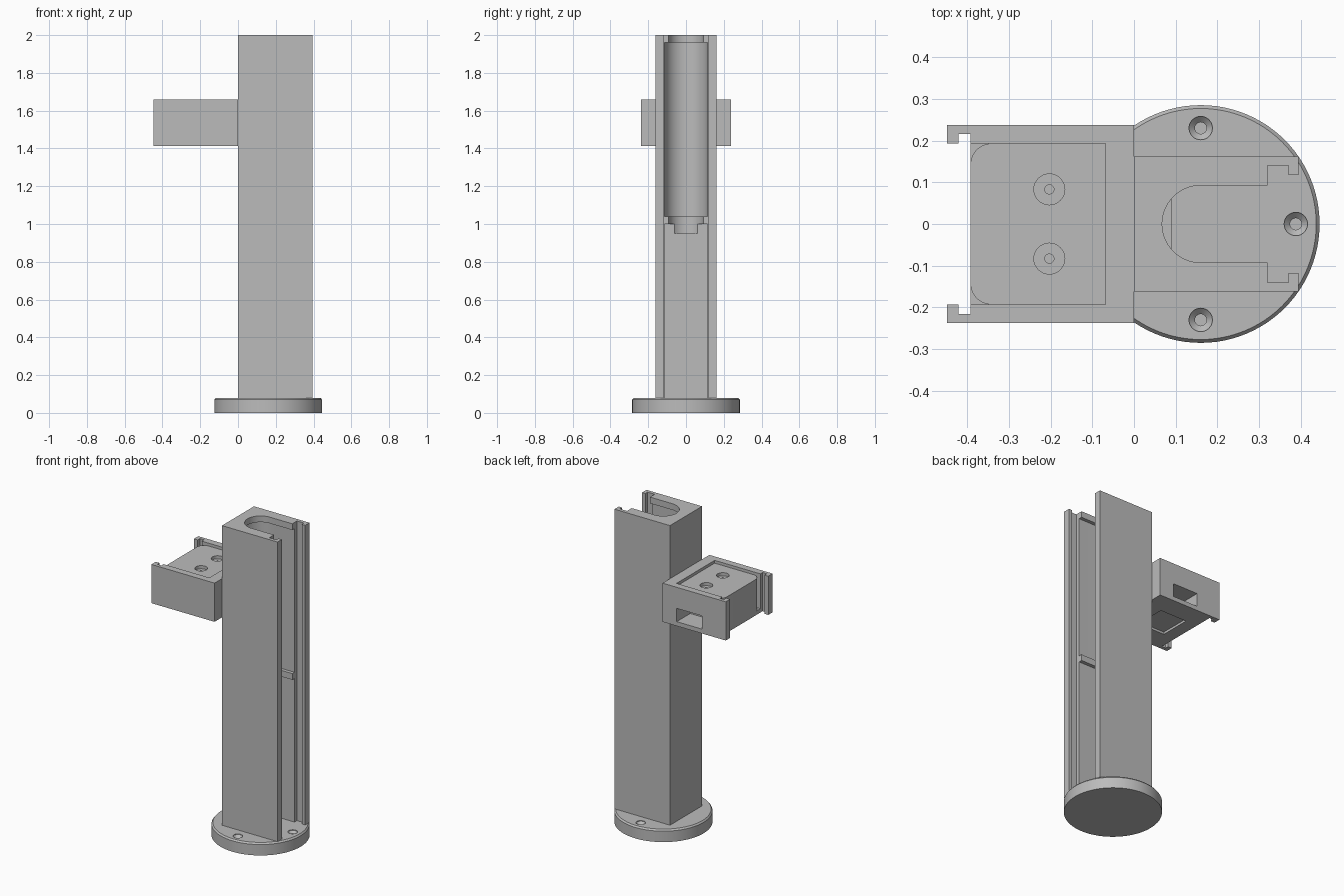
import bpy, bmesh, math
from math import sin, cos, pi

cube = bpy.data.objects.get("Cube")
if cube:
    bpy.data.objects.remove(cube, do_unlink=True)

grey = bpy.data.materials.new("plain grey")
grey.use_nodes = True
colour = (0.5, 0.5, 0.5, 1)
grey.diffuse_color = colour
grey.node_tree.nodes["Principled BSDF"].inputs["Base Color"].default_value = colour


def finish(bm, name):
    bmesh.ops.recalc_face_normals(bm, faces=bm.faces)
    mesh = bpy.data.meshes.new(name)
    bm.to_mesh(mesh)
    bm.free()
    mesh.materials.append(grey)
    ob = bpy.data.objects.new(name, mesh)
    bpy.context.scene.collection.objects.link(ob)
    return ob


def prism(name, outline, z0, z1):
    """Extrude a flat outline from z0 up to z1."""
    bm = bmesh.new()
    face = bm.faces.new([bm.verts.new((x, y, z0)) for x, y in outline])
    ext = bmesh.ops.extrude_face_region(bm, geom=[face])
    moved = [v for v in ext["geom"] if isinstance(v, bmesh.types.BMVert)]
    bmesh.ops.translate(bm, verts=moved, vec=(0, 0, z1 - z0))
    return finish(bm, name)


def box(name, x0, x1, y0, y1, z0, z1):
    return prism(name, [(x0, y0), (x1, y0), (x1, y1), (x0, y1)], z0, z1)


def lathe(name, profile, x, y, steps):
    """Stack rings of (radius, z) around a vertical axis and cap both ends."""
    bm = bmesh.new()
    rings = [[bm.verts.new((x + r * cos(2 * pi * i / steps), y + r * sin(2 * pi * i / steps), z))
              for i in range(steps)] for r, z in profile]
    for a, b in zip(rings, rings[1:]):
        for i in range(steps):
            j = (i + 1) % steps
            bm.faces.new((a[i], a[j], b[j], b[i]))
    bm.faces.new(rings[0])
    bm.faces.new(rings[-1])
    return finish(bm, name)


def cut(target, cutters):
    """Subtract every cutter and keep only the result."""
    for c in cutters:
        c.hide_render = True
        mod = target.modifiers.new("cut", "BOOLEAN")
        mod.operation, mod.solver, mod.object = "DIFFERENCE", "EXACT", c
    bpy.context.view_layer.update()
    graph = bpy.context.evaluated_depsgraph_get()
    mesh = bpy.data.meshes.new_from_object(target.evaluated_get(graph))
    target.modifiers.clear()
    target.data = mesh
    for c in cutters:
        bpy.data.objects.remove(c, do_unlink=True)


def smooth(ob):
    bpy.ops.object.select_all(action="DESELECT")
    ob.select_set(True)
    bpy.context.view_layer.objects.active = ob
    bpy.ops.object.shade_smooth_by_angle(angle=math.radians(30))


CX = 0.16  # shared axis of the base and the round slot


def slot(name, r, z0, z1):
    """Round-backed slot opening towards +x."""
    arc = [(CX + r * cos(a), r * sin(a)) for a in [pi / 2 + pi * i / 32 for i in range(33)]]
    return prism(name, arc + [(0.33, -r), (0.33, r)], z0, z1)


# Base disc with chamfered rim and blind countersunk holes
base = lathe("base_disc", [(0.285, 0), (0.285, 0.07), (0.277, 0.08)], CX, 0, 96)
cut(base, [lathe("hole_cutter", [(0.014, 0.045), (0.014, 0.062), (0.028, 0.076), (0.028, 0.1)], x, y, 32)
           for x, y in ((CX, 0.23), (CX, -0.23), (0.388, 0))])

# Column: T-slot mouth, lipped round cavity above, square channel below
column = box("column", 0, 0.394, -0.162, 0.162, 0.08, 2)
cut(column, [
    box("mouth_cutter", 0.36, 0.5, -0.118, 0.118, 0, 2.1),
    box("groove_cutter", 0.32, 0.37, -0.14, 0.14, 0, 2.1),
    slot("lip_cutter", 0.0925, 0.95, 2.1),
    slot("cavity_cutter", 0.115, 1.04, 1.96),
    box("channel_cutter", 0.09, 0.33, -0.115, 0.115, 0, 1.0),
])

# Bracket frame: back plate, floor and two arms with hooked ends
W, IN, BOT, TOP = 0.237, 0.193, 1.412, 1.66
frame = box("bracket_frame", -0.448, 0, -W, W, BOT, TOP)
cutters = [
    box("tray_cutter", -0.392, -0.068, -IN, IN, BOT + 0.025, TOP + 0.1),
    box("front_cutter", -0.6, -0.392, -IN, IN, BOT - 0.1, TOP + 0.1),
    box("port_cutter", -0.28, -0.1, 0.1, 0.3, 1.44, 1.525),
    box("underside_cutter", -0.31, -0.12, -0.1, 0.1, BOT - 0.1, BOT + 0.015),
]
for s in (-1, 1):
    y0, y1 = sorted((s * 0.15, s * 0.216))
    cutters.append(box("hook_cutter", -0.421, -0.392, y0, y1, BOT - 0.1, TOP + 0.1))
cut(frame, cutters)

# Tray block filling the frame, with rounded outer corners and two screw holes
R = 0.05
corner = [(-0.392 + R - R * sin(a), IN - R + R * cos(a)) for a in [pi / 2 * i / 10 for i in range(11)]]
outline = [(-0.068, IN)] + corner + [(x, -y) for x, y in reversed(corner)] + [(-0.068, -IN)]
tray = prism("tray_block", outline, BOT + 0.025, TOP - 0.018)
t = TOP - 0.018
cut(tray, [lathe("screw_cutter", [(0.011, t - 0.06), (0.011, t - 0.02), (0.037, t - 0.02), (0.037, t + 0.1)],
                 -0.203, s * 0.083, 32) for s in (-1, 1)]
    + [box("port_cutter", -0.28, -0.1, 0.1, 0.3, 1.44, 1.525)])

for ob in (base, column, frame, tray):
    smooth(ob)
